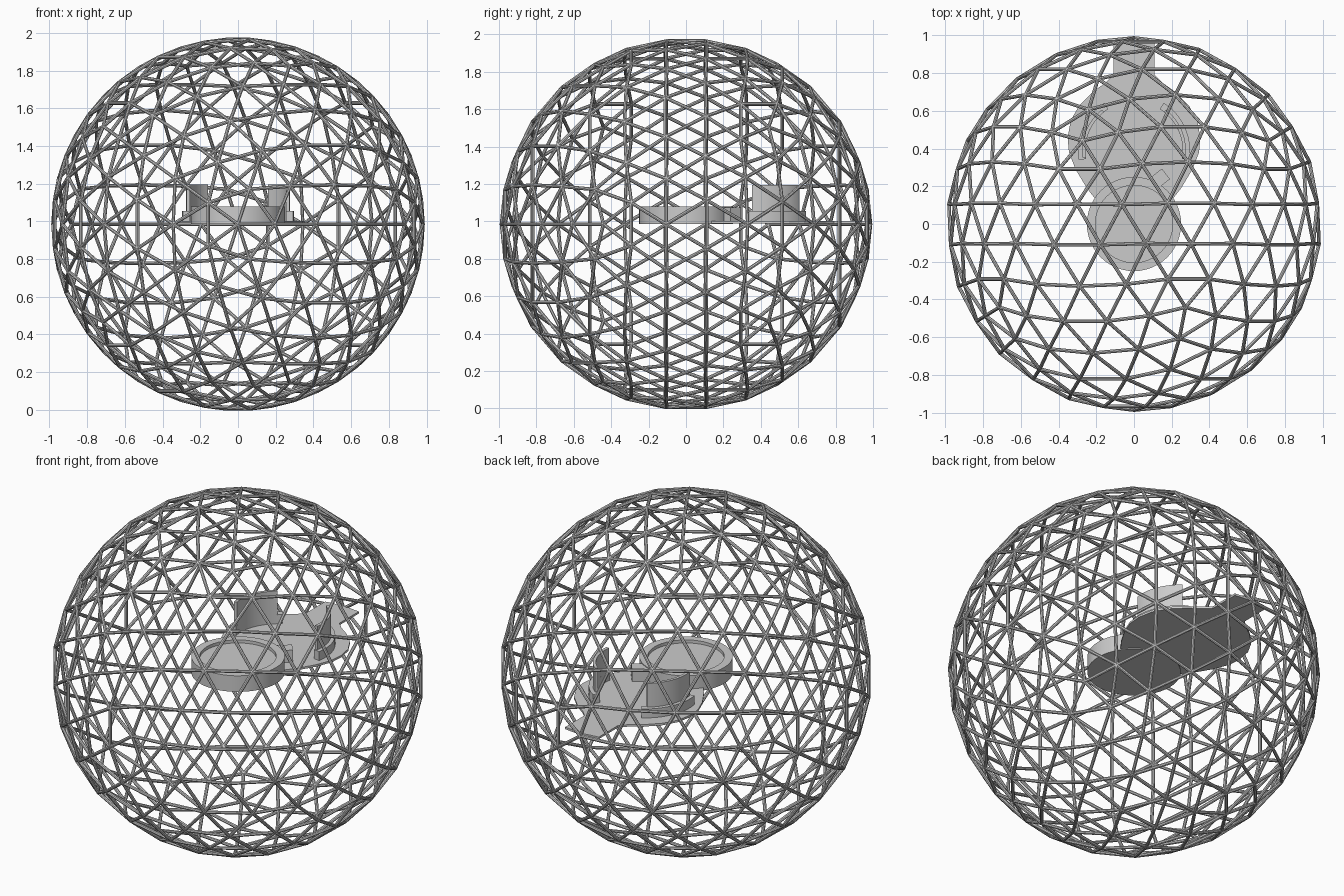
import bpy, bmesh, math
from mathutils import Vector, Matrix

if "Cube" in bpy.data.objects:
    bpy.data.objects.remove(bpy.data.objects["Cube"])

R, ROD = 0.987, 0.0095
CZ = 0.985
FLOOR = 0.99


def finish(name, bm, smooth=False):
    bmesh.ops.recalc_face_normals(bm, faces=bm.faces[:])
    me = bpy.data.meshes.new(name)
    bm.to_mesh(me)
    bm.free()
    ob = bpy.data.objects.new(name, me)
    bpy.context.collection.objects.link(ob)
    if smooth:
        bpy.context.view_layer.objects.active = ob
        ob.select_set(True)
        bpy.ops.object.shade_smooth_by_angle(angle=math.radians(35))
        ob.select_set(False)
    return ob


def slab(name, pts, z0, z1, smooth=True):
    """Extrude a flat outline between two heights."""
    bm = bmesh.new()
    f = bm.faces.new([bm.verts.new((x, y, z0)) for x, y in pts])
    new = bmesh.ops.extrude_face_region(bm, geom=[f])["geom"]
    bmesh.ops.translate(bm, vec=(0, 0, z1 - z0),
                        verts=[v for v in new if isinstance(v, bmesh.types.BMVert)])
    return finish(name, bm, smooth)


def arc(cx, cy, r, a0, a1, n):
    return [(cx + r * math.cos(math.radians(a0 + (a1 - a0) * i / n)),
             cy + r * math.sin(math.radians(a0 + (a1 - a0) * i / n))) for i in range(n + 1)]


# Geodesic frame: five-frequency icosahedron, poles along y, a rear-ring corner at -x
geo = bmesh.new()
bmesh.ops.create_icosphere(geo, subdivisions=1, radius=1)
bmesh.ops.rotate(geo, verts=geo.verts[:], matrix=Matrix.Rotation(-math.pi / 2, 3, 'X'))
ref = next(v.co for v in geo.verts if 0.3 < v.co.y < 0.6)
turn = math.atan2(-1, 0) - math.atan2(ref.x, ref.z)
bmesh.ops.rotate(geo, verts=geo.verts[:], matrix=Matrix.Rotation(turn, 3, 'Y'))
bmesh.ops.subdivide_edges(geo, edges=geo.edges[:], cuts=4, use_grid_fill=True)
for v in geo.verts:
    v.co = v.co.normalized() * R

cage = bmesh.new()
for e in geo.edges:
    a, b = e.verts[0].co, e.verts[1].co
    d = b - a
    m = Matrix.Translation((a + b) / 2 + Vector((0, 0, CZ))) @ d.to_track_quat('Z', 'Y').to_matrix().to_4x4()
    bmesh.ops.create_cone(cage, cap_ends=True, segments=8, radius1=ROD, radius2=ROD,
                          depth=d.length, matrix=m)
geo.free()
finish("geodesic_frame", cage, True)

# Floor deck: rounded room with a walkway to the rear
half = [(0.18, 0.10), (0.25, 0.19), (0.31, 0.29), (0.345, 0.38), (0.352, 0.46), (0.335, 0.55),
        (0.29, 0.63), (0.22, 0.70), (0.15, 0.75), (0.11, 0.79), (0.11, 0.97)]
slab("floor_deck", half + [(0, 0.985)] + [(-x, y) for x, y in reversed(half)],
     FLOOR, FLOOR + 0.012, False)

# Round platform with raised rim
bm = bmesh.new()
prof = [(0, 0.985), (0.25, 0.985), (0.25, 1.08), (0.205, 1.08), (0.205, 1.062), (0, 1.062)]
vs = [bm.verts.new((x, 0, z)) for x, z in prof]
es = [bm.edges.new(p) for p in zip(vs, vs[1:])]
bmesh.ops.spin(bm, geom=vs + es, cent=(0, 0, 0), axis=(0, 0, 1), angle=2 * math.pi, steps=48)
bmesh.ops.remove_doubles(bm, verts=bm.verts[:], dist=1e-5)
finish("round_platform", bm, True)

# Step up to the platform
t = math.radians(38)
slab("platform_step", [(0.13 + x * math.cos(t) - y * math.sin(t), 0.235 + x * math.sin(t) + y * math.cos(t))
                       for x, y in ((-0.05, -0.035), (0.05, -0.035), (0.05, 0.035), (-0.05, 0.035))],
     FLOOR, 1.075, False)


# Curved benches, one on each side
def curved(name, r0, r1, a0, a1, z0, z1):
    pts = arc(0, 0.39, r1, a0, a1, 16) + arc(0, 0.39, r0, a1, a0, 16)
    for side, s in (("right", 1), ("left", -1)):
        slab(f"{side}_{name}", [(x * s, y) for x, y in pts], z0, z1)


curved("bench_back", 0.258, 0.275, -8, 52, FLOOR, 1.195)
curved("bench_base", 0.258, 0.297, -10, 58, FLOOR, 1.055)
